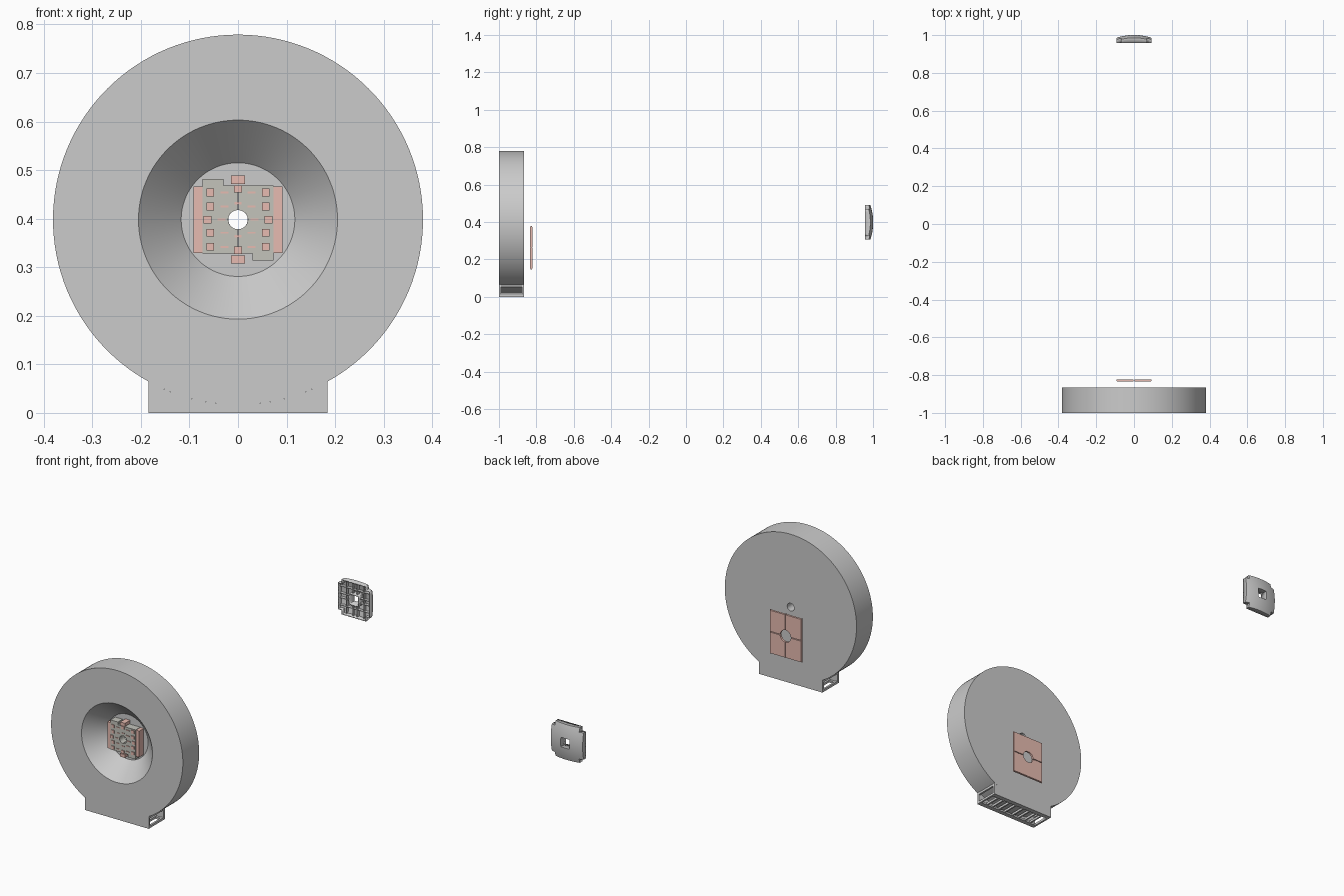
import bpy, bmesh, math

if "Cube" in bpy.data.objects:
    bpy.data.objects.remove(bpy.data.objects["Cube"])

CZ = 0.398   # height of the wheel axis


def material(name, col):
    m = bpy.data.materials.new(name)
    m.diffuse_color = (*col, 1)
    m.use_nodes = True
    m.node_tree.nodes["Principled BSDF"].inputs["Base Color"].default_value = m.diffuse_color
    return m


PINK = material("pink", (0.80, 0.50, 0.44))
GREY = material("warm_grey", (0.55, 0.55, 0.50))


def finish(name, bm, mat=None, recalc=True):
    if recalc:
        bmesh.ops.recalc_face_normals(bm, faces=bm.faces)
    me = bpy.data.meshes.new(name)
    bm.to_mesh(me)
    bm.free()
    ob = bpy.data.objects.new(name, me)
    bpy.context.collection.objects.link(ob)
    if mat:
        me.materials.append(mat)
    return ob


def add_prism(bm, pts, y0, y1):
    """Outline of (x, z) points extruded along y."""
    a = [bm.verts.new((x, y0, z)) for x, z in pts]
    b = [bm.verts.new((x, y1, z)) for x, z in pts]
    bm.faces.new(a)
    bm.faces.new(b[::-1])
    n = len(pts)
    for i in range(n):
        j = (i + 1) % n
        bm.faces.new((a[i], b[i], b[j], a[j]))


def rect(cx, cz, w, h):
    return [(cx - w / 2, cz - h / 2), (cx + w / 2, cz - h / 2),
            (cx + w / 2, cz + h / 2), (cx - w / 2, cz + h / 2)]


def prisms(name, outlines, y0, y1, mat=None):
    bm = bmesh.new()
    for pts in outlines:
        add_prism(bm, pts, y0, y1)
    return finish(name, bm, mat)


def arc(cx, cz, r, a0, a1, n):
    return [(cx + r * math.cos(math.radians(a0 + (a1 - a0) * i / n)),
             cz + r * math.sin(math.radians(a0 + (a1 - a0) * i / n))) for i in range(n + 1)]


# round housing with funnel recess and small through hole
R = 0.381
profile = [(0.02, -0.91), (0.117, -0.91), (0.205, -1), (R, -1), (R, -0.865), (0.02, -0.865)]
bm = bmesh.new()
N = 128
rings = [[bm.verts.new((r * math.cos(2 * math.pi * i / N), y, CZ + r * math.sin(2 * math.pi * i / N)))
          for r, y in profile] for i in range(N)]
for i in range(N):
    p, q = rings[i], rings[(i + 1) % N]
    for k in range(len(profile)):
        m = (k + 1) % len(profile)
        bm.faces.new((p[k], p[m], q[m], q[k]))
housing = finish("round_housing", bm)
bpy.context.view_layer.objects.active = housing
housing.select_set(True)
bpy.ops.object.shade_smooth_by_angle(angle=math.radians(30))

# foot: front and back walls fitted under the circle
BX = 0.184
half = math.degrees(math.asin(BX / R))
wall = [(-BX, 0), (BX, 0)] + arc(0, CZ, R, -90 + half, -90 - half, 24)
prisms("foot_front_wall", [wall], -1, -0.988)
prisms("foot_back_wall", [wall], -0.877, -0.865)

# foot: cross slats underneath, with open framed ends
slats = [rect(s * x, 0.006, 0.008, 0.012) for x in (0.025, 0.065, 0.105, 0.14) for s in (-1, 1)]
slats += [rect(s * 0.179, 0.006, 0.01, 0.012) for s in (-1, 1)]
prisms("foot_slats", slats, -0.988, -0.877)
prisms("foot_end_lintels", [rect(s * 0.179, 0.057, 0.01, 0.012) for s in (-1, 1)], -0.988, -0.877)
for n, y in (("front", -0.988), ("back", -0.889)):
    prisms("foot_rail_" + n, [rect(0, 0.005, 2 * BX, 0.01)], y, y + 0.012)

# inner module: two halves, the second turned half way round
left = [(-0.0008, 0.328), (-0.073, 0.328), (-0.073, 0.482), (-0.03, 0.482), (-0.03, 0.468),
        (-0.0008, 0.468)] + arc(-0.0008, CZ, 0.0195, 90, 270, 16)
right = [(-x, 2 * CZ - z) for x, z in left]
prisms("module_body", [left, right], -0.950, -0.911, GREY)
prisms("module_side_blocks", [rect(s * 0.0825, CZ, 0.019, 0.137) for s in (-1, 1)], -0.948, -0.911, PINK)
prisms("module_end_blocks", [rect(0, CZ + s * 0.082, 0.028, 0.017) for s in (-1, 1)], -0.954, -0.911, PINK)

# studs and bars on the module face
studs, bars = [], []
for s in (-1, 1):
    studs += [rect(s * 0.063, CZ, 0.016, 0.015), rect(0, CZ + s * 0.063, 0.016, 0.015)]
    bars += [rect(s * 0.034, CZ, 0.017, 0.004), rect(0, CZ + s * 0.034, 0.015, 0.005)]
    for t in (0.027, 0.056):
        for u in (-1, 1):
            studs.append(rect(s * 0.057, CZ + u * t, 0.016, 0.016))
            bars.append(rect(s * 0.028, CZ + u * t, 0.017, 0.004))
prisms("module_studs", studs, -0.954, -0.945, PINK)
prisms("module_bars", bars, -0.953, -0.945, PINK)

# flat pad behind the housing: four quarters round a circular opening
PZ = 0.262
quarter = [(0.031, 0.002), (0.09, 0.002), (0.09, 0.112), (0.002, 0.112), (0.002, 0.031)]
quarter += arc(0, 0, 0.031, 85, 5, 10)[1:]
prisms("pad_quarters", [[(sx * x, PZ + sz * z) for x, z in quarter] for sx in (-1, 1) for sz in (-1, 1)],
       -0.833, -0.822, PINK)
strips = [rect(s * 0.091, PZ, 0.002, 0.23) for s in (-1, 1)]
strips += [rect(0, PZ + s * 0.073, 0.0025, 0.084) for s in (-1, 1)]
prisms("pad_edge_strips", strips, -0.831, -0.824, PINK)

# rear cover: domed cross-shaped shell with square opening
lines = [-0.092, -0.081, -0.07, -0.055, -0.04, -0.025, -0.008, 0.008, 0.025, 0.04, 0.055, 0.07, 0.081, 0.092]
bm = bmesh.new()
grid = {}


def vert(x, z):
    if (x, z) not in grid:
        grid[x, z] = bm.verts.new((x, 1.0 - 1.8 * (max(x * x + z * z - 0.0006, 0)), CZ + z))
    return grid[x, z]


for x0, x1 in zip(lines, lines[1:]):
    for z0, z1 in zip(lines, lines[1:]):
        mx, mz = abs(x0 + x1) / 2, abs(z0 + z1) / 2
        if (mx > 0.07 and mz > 0.07) or (mx < 0.025 and mz < 0.025):
            continue
        bm.faces.new((vert(x0, z0), vert(x0, z1), vert(x1, z1), vert(x1, z0)))
rim = [e for e in bm.edges if e.is_boundary]
res = bmesh.ops.extrude_edge_only(bm, edges=rim)
for v in res["geom"]:
    if isinstance(v, bmesh.types.BMVert):
        v.co.y = 0.957
bmesh.ops.recalc_face_normals(bm, faces=bm.faces)
if sum(f.normal.y for f in bm.faces) < 0:
    bmesh.ops.reverse_faces(bm, faces=bm.faces)
cover = finish("rear_cover", bm, recalc=False)
sol = cover.modifiers.new("thickness", 'SOLIDIFY')
sol.thickness = 0.005
sol.offset = -1
cover.select_set(True)
bpy.context.view_layer.objects.active = cover
bpy.ops.object.shade_smooth_by_angle(angle=math.radians(30))

# ribs on the inner side of the cover
ribs = []
for s in (-1, 1):
    ribs += [rect(s * 0.05, CZ, 0.003, 0.174), rect(0, CZ + s * 0.05, 0.174, 0.003)]
    for t in (-0.012, 0.012):
        ribs += [rect(s * 0.058, CZ + t, 0.06, 0.003), rect(t, CZ + s * 0.058, 0.003, 0.06)]
prisms("cover_ribs", ribs, 0.966, 0.983)
